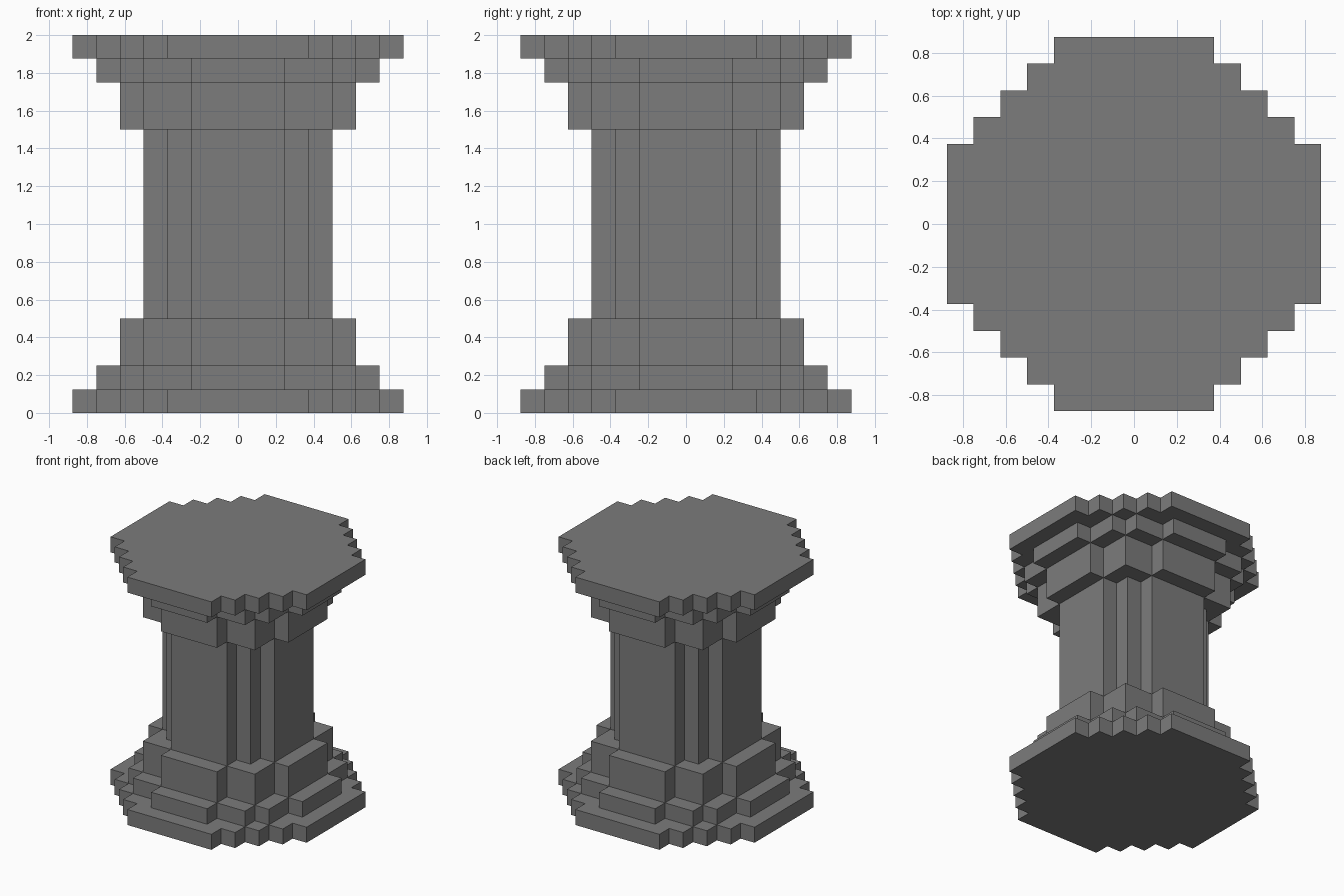
import bpy
import bmesh

cube = bpy.data.objects.get("Cube")
if cube:
    bpy.data.objects.remove(cube, do_unlink=True)

UNIT = 0.125

stone = bpy.data.materials.new("grey stone")
stone.use_nodes = True
colour = (0.2, 0.2, 0.2, 1)
stone.diffuse_color = colour
stone.node_tree.nodes["Principled BSDF"].inputs["Base Color"].default_value = colour


def stepped_outline(steps):
    """Closed outline from one quarter of (half width, half depth) steps."""
    quarter = []
    for i, (x, y) in enumerate(steps):
        if i:
            quarter.append((x, steps[i - 1][1]))
        quarter.append((x, y))
    outline = []
    for sx, sy in ((1, 1), (-1, 1), (-1, -1), (1, -1)):
        part = [(x * sx, y * sy) for x, y in quarter]
        outline += part if sx * sy > 0 else part[::-1]
    return outline


def stepped_prism(name, steps, bottom, top):
    """Extrude a stepped round outline between two heights."""
    bm = bmesh.new()
    verts = [bm.verts.new((x * UNIT, y * UNIT, bottom * UNIT))
             for x, y in stepped_outline(steps)]
    base = bm.faces.new(verts)
    side = bmesh.ops.extrude_face_region(bm, geom=[base], use_keep_orig=True)
    raised = [v for v in side["geom"] if isinstance(v, bmesh.types.BMVert)]
    bmesh.ops.translate(bm, verts=raised, vec=(0, 0, (top - bottom) * UNIT))
    bmesh.ops.recalc_face_normals(bm, faces=bm.faces)
    mesh = bpy.data.meshes.new(name)
    bm.to_mesh(mesh)
    bm.free()
    mesh.materials.append(stone)
    obj = bpy.data.objects.new(name, mesh)
    bpy.context.collection.objects.link(obj)


# Stepped round cross-sections, in units
slab = [(7, 3), (6, 4), (5, 5), (4, 6), (3, 7)]
tier = [(6, 2), (5, 4), (4, 5), (2, 6)]
collar = [(5, 2), (4, 4), (2, 5)]
shaft = [(4, 2), (3, 3), (2, 4)]

# Base and capital mirror each other about mid height
for name, steps, low, high in (("slab", slab, 0, 1),
                               ("tier", tier, 1, 2),
                               ("collar", collar, 2, 4)):
    stepped_prism("base_" + name, steps, low, high)
    stepped_prism("capital_" + name, steps, 16 - high, 16 - low)

# Column shaft
stepped_prism("column_shaft", shaft, 4, 12)
